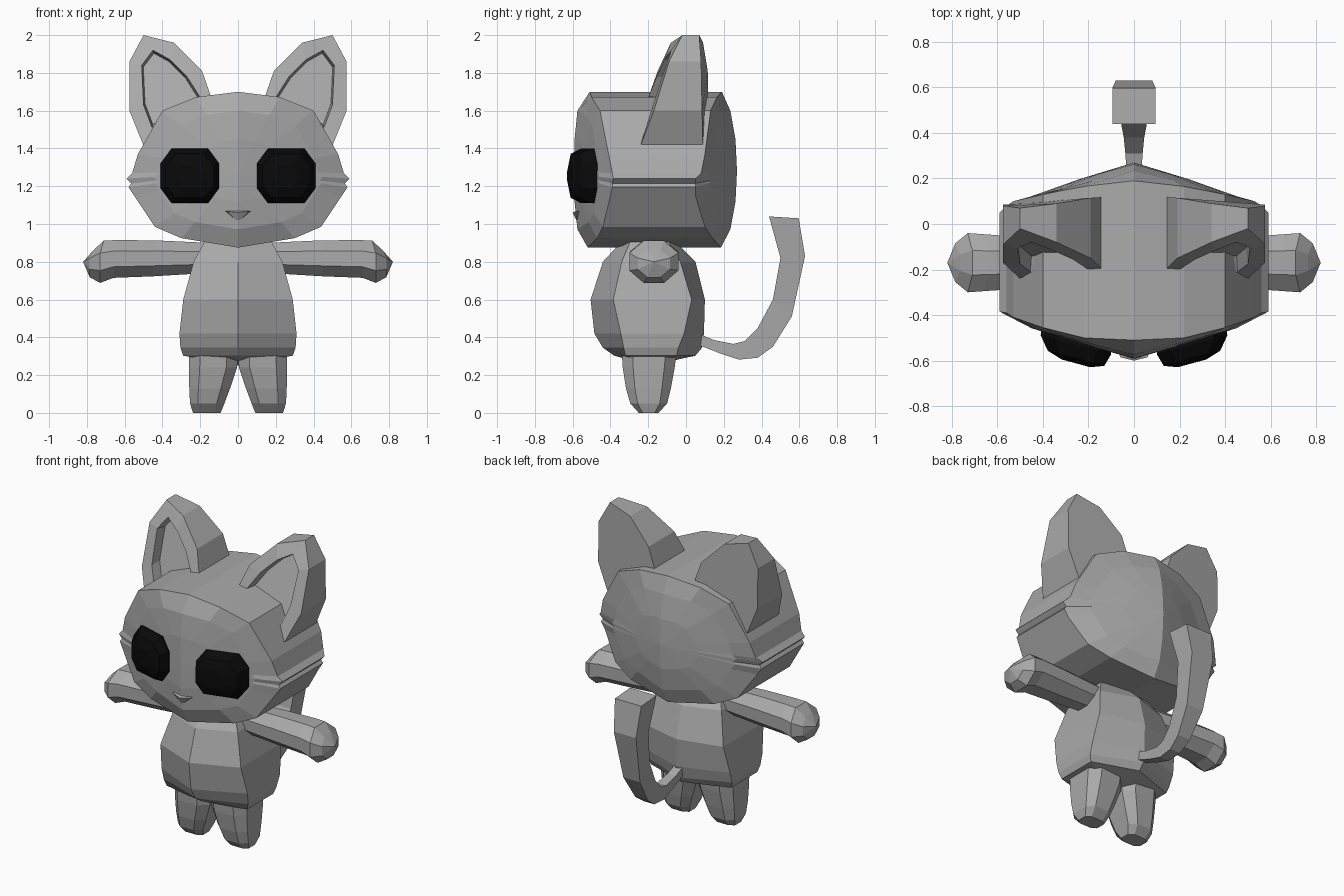
import bpy, bmesh, math
from mathutils import Vector

if "Cube" in bpy.data.objects:
    bpy.data.objects.remove(bpy.data.objects["Cube"])


def material(name, value):
    m = bpy.data.materials.new(name)
    m.diffuse_color = (value, value, value, 1)
    m.use_nodes = True
    m.node_tree.nodes["Principled BSDF"].inputs["Base Color"].default_value = m.diffuse_color
    return m


FUR = material("grey_fur", 0.40)
BLACK = material("eye_black", 0.003)


def finish(name, bm, mat, mirror=False):
    bmesh.ops.recalc_face_normals(bm, faces=bm.faces[:])
    me = bpy.data.meshes.new(name)
    bm.to_mesh(me)
    bm.free()
    me.materials.append(mat)
    ob = bpy.data.objects.new(name, me)
    bpy.context.collection.objects.link(ob)
    if mirror:
        ob.modifiers.new("mirror", 'MIRROR').use_mirror_merge = False
    return ob


def loft(rings, start=None, end=None):
    """Skin equal-length closed rings; close each end with a point fan or a cap."""
    bm = bmesh.new()
    loops = [[bm.verts.new(p) for p in r] for r in rings]
    n = len(loops[0])
    for a, b in zip(loops, loops[1:]):
        for i in range(n):
            j = (i + 1) % n
            bm.faces.new((a[i], a[j], b[j], b[i]))
    for loop, tip in ((loops[0], start), (loops[-1], end)):
        if tip is None:
            bm.faces.new(loop)
        else:
            v = bm.verts.new(tip)
            for i in range(n):
                bm.faces.new((loop[i], loop[(i + 1) % n], v))
    return bm


# Head: side wall with jagged cheeks, domed keel-shaped face and back
half = [(0, 1.70, -.51, .19), (.22, 1.672, -.50, .165), (.40, 1.60, -.455, .13),
        (.53, 1.37, -.41, .10), (.56, 1.27, -.39, .08), (.59, 1.24, -.385, .05),
        (.565, 1.215, -.39, .05), (.58, 1.195, -.39, .05), (.55, 1.15, -.40, .05),
        (.44, .985, -.44, .10), (.30, .925, -.47, .14), (0, .875, -.52, .185)]
outline = half + [(-x, z, f, b) for x, z, f, b in half[-2:0:-1]]
ZC = 1.28


def dome(scale, y0, slope):
    return [(x * scale, y0 + slope * abs(x * scale), ZC + (z - ZC) * scale)
            for x, z, f, b in outline]


finish("head", loft([dome(.4, -.59, .28), dome(.76, -.575, .26),
                     [(x, f, z) for x, z, f, b in outline],
                     [(x, b, z) for x, z, f, b in outline],
                     dome(.76, .235, -.25), dome(.4, .262, -.27)],
                    (0, -.592, ZC), (0, .27, ZC)), FUR)

# Ears: thick leaf shapes with a recessed front; (x, z, front y, back y)
leaf = [(.11, 1.58, -.23, .12), (.19, 1.81, -.15, .115), (.34, 1.96, -.08, .09),
        (.50, 2.0, -.02, .07), (.575, 1.86, -.09, .08), (.575, 1.60, -.17, .085),
        (.49, 1.39, -.25, .09)]
inner = [(.20, 1.67, -.20), (.27, 1.78, -.155), (.36, 1.87, -.115), (.45, 1.92, -.08),
         (.51, 1.84, -.105), (.50, 1.63, -.175), (.455, 1.51, -.21)]
cx, cz = .40, 1.72
floor = [(cx + (x - cx) * .92, y + .07, cz + (z - cz) * .92) for x, z, y in inner]
finish("ears", loft([floor, [(x, y, z) for x, z, y in inner],
                     [(x, f, z) for x, z, f, b in leaf],
                     [(x, b, z) for x, z, f, b in leaf]]), FUR, True)

# Eyes: faceted domes following the slant of the face
octagon = [(1, .45), (.62, 1), (-.62, 1), (-1, .45), (-1, -.45), (-.62, -1), (.62, -1), (1, -.45)]


def eye_ring(s, y):
    return [(.255 + .155 * s * a, y + .27 * .155 * s * a, 1.255 + .145 * s * b)
            for a, b in octagon]


finish("eyes", loft([eye_ring(.95, -.47), eye_ring(1, -.53), eye_ring(.8, -.59),
                     eye_ring(.4, -.612)]), BLACK, True)

# Nose: small downward wedge
finish("nose", loft([[(-.07, -.56, 1.07), (.07, -.56, 1.07), (0, -.55, 1.005)],
                     [(-.06, -.585, 1.068), (.06, -.585, 1.068), (0, -.575, 1.01)]],
                    None, (0, -.60, 1.06)), FUR)

# Body: hexagonal pear; z, half width, keel front/back y, side front/back y
body = [(.92, .17, -.33, -.07, -.29, -.10), (.80, .235, -.44, .05, -.34, -.03),
        (.60, .29, -.505, .10, -.385, .03), (.42, .31, -.485, .095, -.345, -.01),
        (.345, .305, -.44, .085, -.33, -.04), (.303, .29, -.38, .05, -.32, -.05)]
finish("body", loft([[(0, f, z), (w, sf, z), (w, sb, z), (0, b, z), (-w, sb, z), (-w, sf, z)]
                     for z, w, f, b, sf, sb in body], None, (0, -.19, .25)), FUR)

# Arms: eight-sided, swelling into blunt hands; x, centre z, half height, half depth
arms = [(.17, .82, .080, .09), (.45, .818, .095, .11), (.66, .815, .10, .125),
        (.73, .80, .112, .13), (.785, .79, .072, .085)]


def arm_ring(x, z, h, d):
    k = math.cos(math.pi / 8)
    return [(x - (.02 if math.sin(t) > .5 else 0), -.17 + d * math.cos(t) / k, z + h * math.sin(t) / k)
            for t in (math.pi / 8 + i * math.pi / 4 for i in range(8))]


finish("arms", loft([arm_ring(*a) for a in arms], None, (.82, -.17, .80)), FUR, True)

# Legs: rounded blocks tapering outward from the crotch; z, x range, y range
legs = [(.32, .0, .26, -.34, -.05), (.24, .005, .26, -.335, -.06), (.13, .042, .258, -.318, -.08),
        (.05, .072, .254, -.295, -.10), (0, .092, .238, -.25, -.145)]


def leg_ring(z, x0, x1, y0, y1):
    a, b = (x0 + x1) / 2, (y0 + y1) / 2
    w, d = (x1 - x0) / 2, (y1 - y0) / 2
    return [(a + w * s, b + d * t, z) for s, t in
            ((1, .6), (.55, 1), (-.55, 1), (-1, .6), (-1, -.6), (-.55, -1), (.55, -1), (1, -.6))]


finish("legs", loft([leg_ring(*l) for l in legs]), FUR, True)

# Tail: flat-sided strip widening to the tip; inner (y, z), outer (y, z), half width
tail = [(.04, .43, .04, .37, .028), (.15, .385, .18, .315, .03), (.25, .365, .28, .282, .034),
        (.31, .38, .38, .292, .038), (.38, .45, .46, .35, .045), (.46, .60, .56, .51, .06),
        (.50, .82, .63, .83, .08), (.44, 1.04, .597, 1.03, .095)]
finish("tail", loft([[(-w, a, b), (w, a, b), (w, c, d), (-w, c, d)]
                     for a, b, c, d, w in tail]), FUR)
